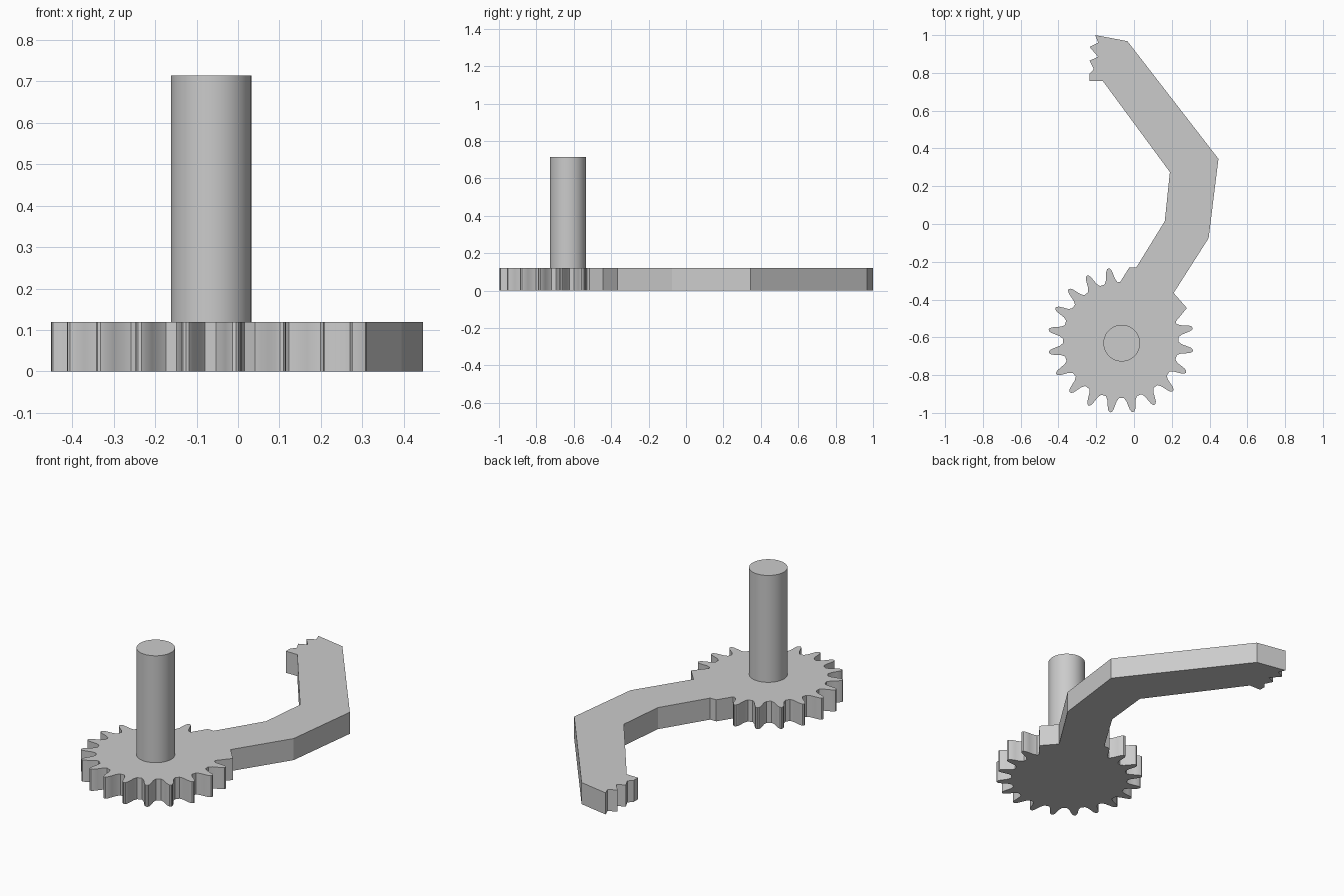
import bpy, bmesh, math

cube = bpy.data.objects.get("Cube")
if cube:
    bpy.data.objects.remove(cube, do_unlink=True)

GREY = (0.6, 0.6, 0.6, 1)
THICK = 0.12
GEAR_X, GEAR_Y = -0.07, -0.615

grey = bpy.data.materials.new("plain_grey")
grey.use_nodes = True
grey.diffuse_color = GREY
grey.node_tree.nodes["Principled BSDF"].inputs["Base Color"].default_value = GREY


def finish(obj, angle):
    obj.data.materials.append(grey)
    bpy.ops.object.select_all(action="DESELECT")
    obj.select_set(True)
    bpy.context.view_layer.objects.active = obj
    bpy.ops.object.shade_smooth_by_angle(angle=math.radians(angle))


def polar(radius, degrees):
    a = math.radians(degrees)
    return GEAR_X + radius * math.cos(a), GEAR_Y + radius * math.sin(a)


def plate(name, outline):
    """Extrude a closed outline up from the ground."""
    bm = bmesh.new()
    base = bm.faces.new([bm.verts.new((x, y, 0)) for x, y in outline])
    top = bmesh.ops.extrude_face_region(bm, geom=[base], use_keep_orig=True)
    verts = [v for v in top["geom"] if isinstance(v, bmesh.types.BMVert)]
    bmesh.ops.translate(bm, verts=verts, vec=(0, 0, THICK))
    bmesh.ops.recalc_face_normals(bm, faces=bm.faces)
    mesh = bpy.data.meshes.new(name)
    bm.to_mesh(mesh)
    bm.free()
    obj = bpy.data.objects.new(name, mesh)
    bpy.context.collection.objects.link(obj)
    return obj


# Gear rim: sixteen rounded teeth of a twenty-tooth pitch, open where the arm joins
half_tooth = [(6.6, 0.307), (4.4, 0.325), (3.2, 0.35), (2.2, 0.372), (1.1, 0.383)]
tooth = [(-a, r) for a, r in half_tooth] + [(0, 0.386)] + [(a, r) for a, r in half_tooth[::-1]]
outline = [polar(0.307, 90.7)]
for i in range(16):
    outline += [polar(r, 99.7 + 18 * i + a) for a, r in tooth]
outline.append(polar(0.307, 18.7))

# Arm: outer edge, toothed tip, inner edge
outline += [(0.28, -0.445), (0.21, -0.365), (0.395, -0.075), (0.447, 0.345), (-0.035, 0.968)]
outline += [(-0.205, 1.0), (-0.19, 0.96), (-0.235, 0.937), (-0.19, 0.885), (-0.235, 0.865),
            (-0.213, 0.82), (-0.235, 0.795), (-0.235, 0.757)]
outline += [(-0.165, 0.757), (0.19, 0.275), (0.163, 0.015), (0.012, -0.23), (-0.025, -0.23)]
finish(plate("gear_with_arm", outline), 25)

# Axle standing on the gear
bpy.ops.mesh.primitive_cylinder_add(vertices=64, radius=0.097, depth=0.595,
                                    location=(-0.065, -0.631, THICK + 0.2975))
axle = bpy.context.object
axle.name = "axle"
finish(axle, 30)
